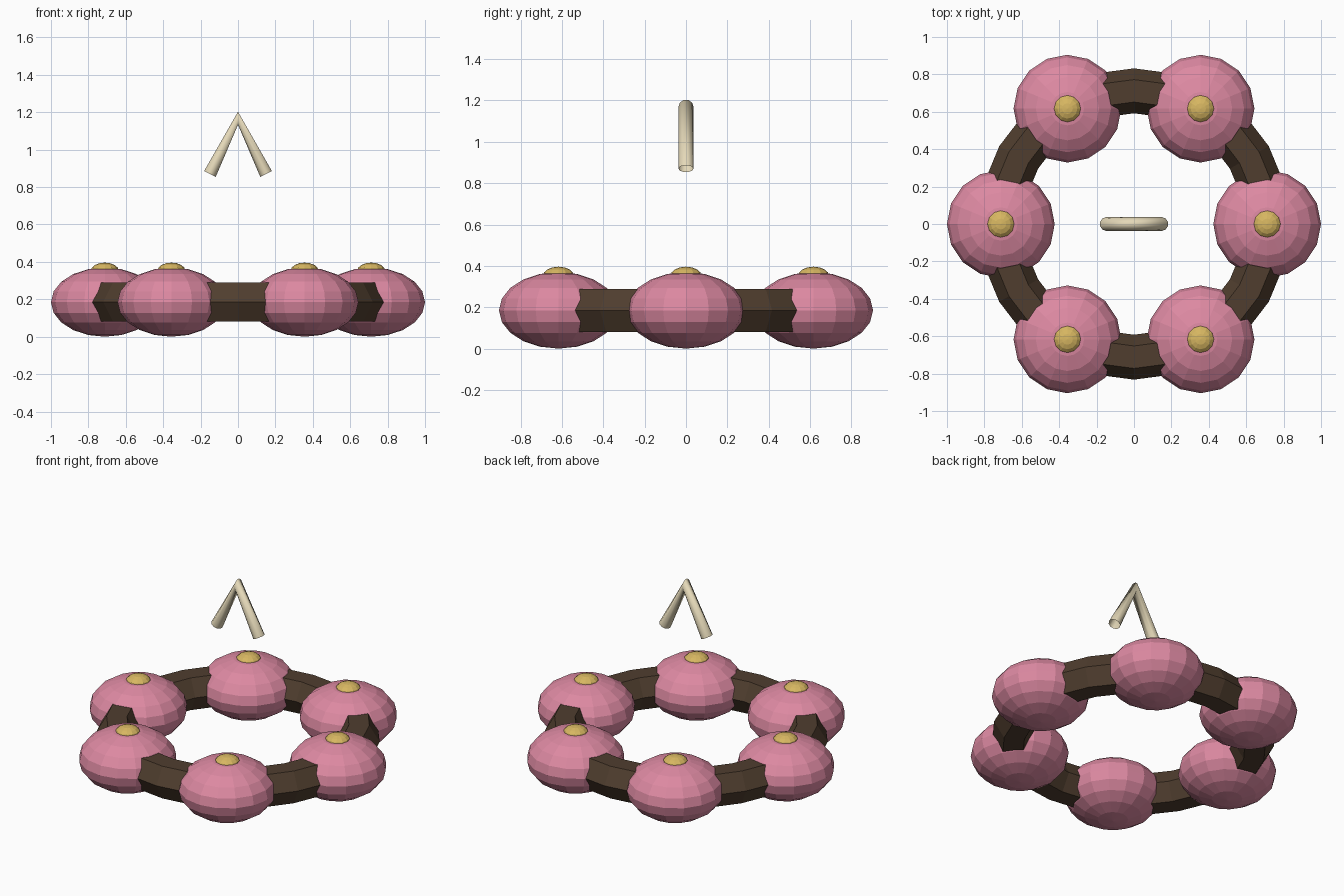
import bpy
from math import cos, sin, radians

if "Cube" in bpy.data.objects:
    bpy.data.objects.remove(bpy.data.objects["Cube"])

RING_R = 0.712   # radius of the circle the blossoms sit on
MID_Z = 0.185    # height of the ring centre line


def material(name, color):
    m = bpy.data.materials.new(name)
    m.diffuse_color = (*color, 1)
    m.use_nodes = True
    m.node_tree.nodes["Principled BSDF"].inputs["Base Color"].default_value = m.diffuse_color
    return m


pink = material("pink", (0.72, 0.25, 0.36))
brown = material("brown", (0.08, 0.048, 0.028))
gold = material("gold", (0.68, 0.47, 0.12))
cream = material("cream", (0.78, 0.69, 0.48))


def ball(name, loc, radius, height, segments, rings, mat):
    bpy.ops.mesh.primitive_uv_sphere_add(segments=segments, ring_count=rings, radius=1, location=loc)
    ob = bpy.context.object
    ob.name = name
    ob.scale = (radius, radius, height)
    ob.data.materials.append(mat)
    return ob


# Wreath base: six-sided tube ring
bpy.ops.mesh.primitive_torus_add(major_radius=RING_R, minor_radius=0.12,
                                 major_segments=24, minor_segments=6, location=(0, 0, MID_Z))
ring = bpy.context.object
ring.name = "wreath_ring"
ring.data.materials.append(brown)

# Six blossoms, each with a small centre
for i in range(6):
    a = radians(60 * i)
    x, y = RING_R * cos(a), RING_R * sin(a)
    ball(f"blossom_{i + 1}", (x, y, MID_Z), 0.288, 0.185, 16, 10, pink)
    ball(f"blossom_centre_{i + 1}", (x, y, 0.352), 0.075, 0.044, 12, 8, gold)

# Hanging loop: open-ended bent tube
curve = bpy.data.curves.new("hanger", "CURVE")
curve.dimensions = "3D"
curve.fill_mode = "FULL"
curve.bevel_depth = 0.0365
curve.bevel_resolution = 3
spline = curve.splines.new("POLY")
spline.points.add(2)
for p, co in zip(spline.points, [(-0.15, 0, 0.87), (0, 0, 1.168), (0.15, 0, 0.87)]):
    p.co = (*co, 1)
spline.use_smooth = True
curve.materials.append(cream)
hanger = bpy.data.objects.new("hanger", curve)
bpy.context.collection.objects.link(hanger)
